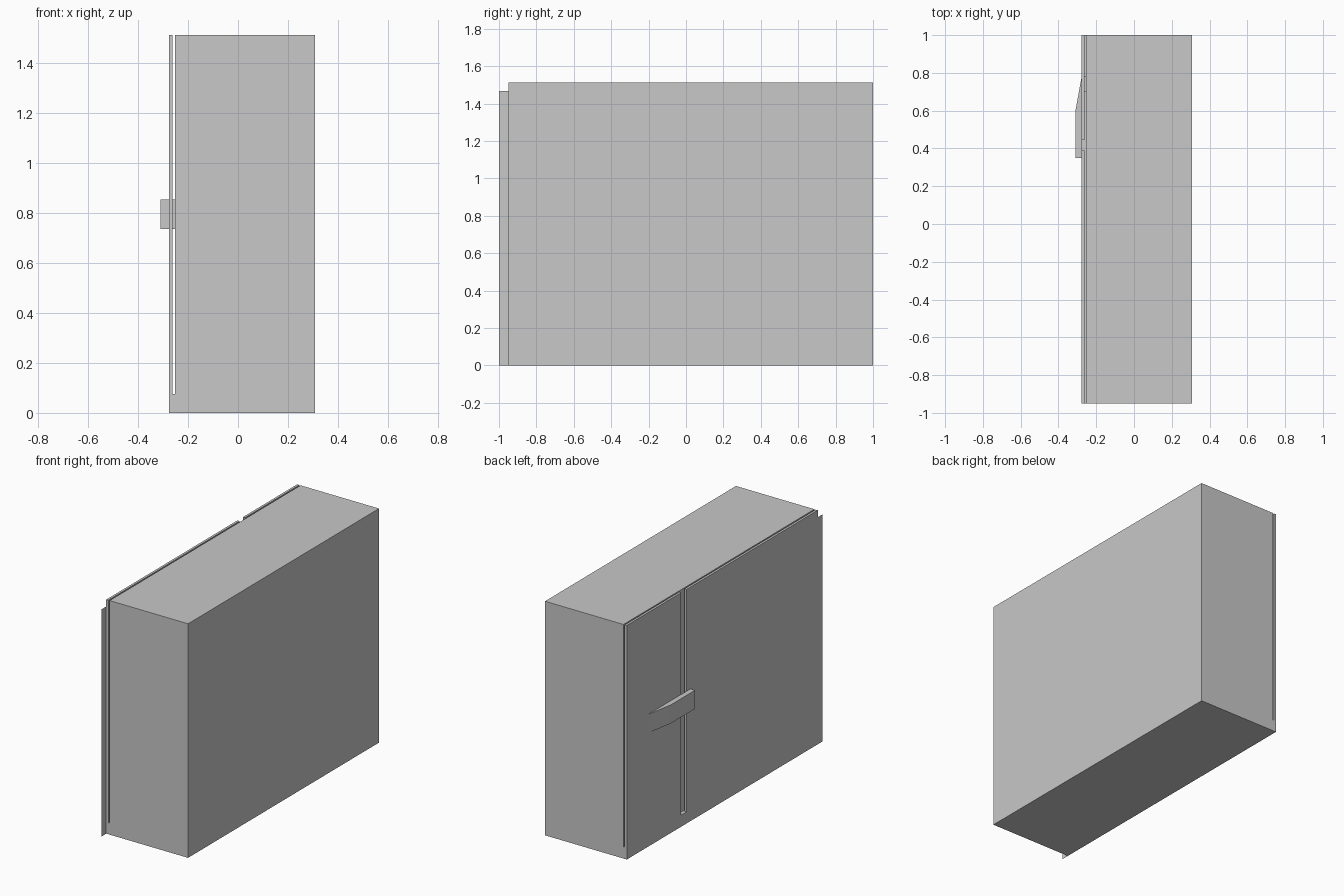
import bpy
import bmesh

cube = bpy.data.objects.get("Cube")
if cube:
    bpy.data.objects.remove(cube, do_unlink=True)

GREY = (0.58, 0.58, 0.58, 1)
grey = bpy.data.materials.new("plain grey")
grey.use_nodes = True
grey.diffuse_color = GREY
grey.node_tree.nodes["Principled BSDF"].inputs["Base Color"].default_value = GREY

# Shared levels: outer and inner door faces, body side, ends and heights
OUT, INNER, BODY, SIDE = -0.277, -0.262, -0.253, 0.308
FRONT, BACK, TOP, SILL = -0.95, 1.0, 1.513, 0.075
SLOT_FRONT, SLOT_BACK = 0.39, 0.445


def make(name, outline, height=None):
    """Turn an outline into a flat face, or a prism when a height is given."""
    bm = bmesh.new()
    face = bm.faces.new([bm.verts.new(p) for p in outline])
    if height:
        extruded = bmesh.ops.extrude_face_region(bm, geom=[face], use_keep_orig=True)
        verts = [g for g in extruded["geom"] if isinstance(g, bmesh.types.BMVert)]
        bmesh.ops.translate(bm, verts=verts, vec=(0, 0, height))
        bmesh.ops.recalc_face_normals(bm, faces=bm.faces)
    mesh = bpy.data.meshes.new(name)
    bm.to_mesh(mesh)
    bm.free()
    mesh.materials.append(grey)
    obj = bpy.data.objects.new(name, mesh)
    bpy.context.collection.objects.link(obj)
    return obj


def box(name, x, y, z):
    outline = [(x[0], y[0], z[0]), (x[1], y[0], z[0]), (x[1], y[1], z[0]), (x[0], y[1], z[0])]
    return make(name, outline, z[1] - z[0])


# Cabinet body and the sill that joins it to the doors
box("cabinet_body", (BODY, SIDE), (FRONT, BACK), (0, TOP))
box("door_sill", (OUT, BODY), (FRONT, BACK), (0, SILL))

# Two door panels with a slot between them
box("wide_door", (OUT, INNER), (FRONT, SLOT_FRONT), (SILL, TOP))
box("narrow_door", (OUT, INNER), (SLOT_BACK, BACK), (SILL, TOP))

# Thin flap past the front edge of the wide door
make("edge_flap", [(OUT, FRONT, 0), (OUT, -1, 0), (OUT, -1, 1.468), (OUT, FRONT, 1.468)])

# Wedge handle across the slot, and its catch in the gap behind the door
LOW, HIGH = 0.735, 0.855
handle = [(-0.31, 0.35), (-0.31, 0.6), (OUT, 0.78), (OUT, 0.35)]
make("handle", [(x, y, LOW) for x, y in handle], HIGH - LOW)
box("handle_catch", (INNER, BODY), (0.7, 0.78), (LOW, HIGH))
